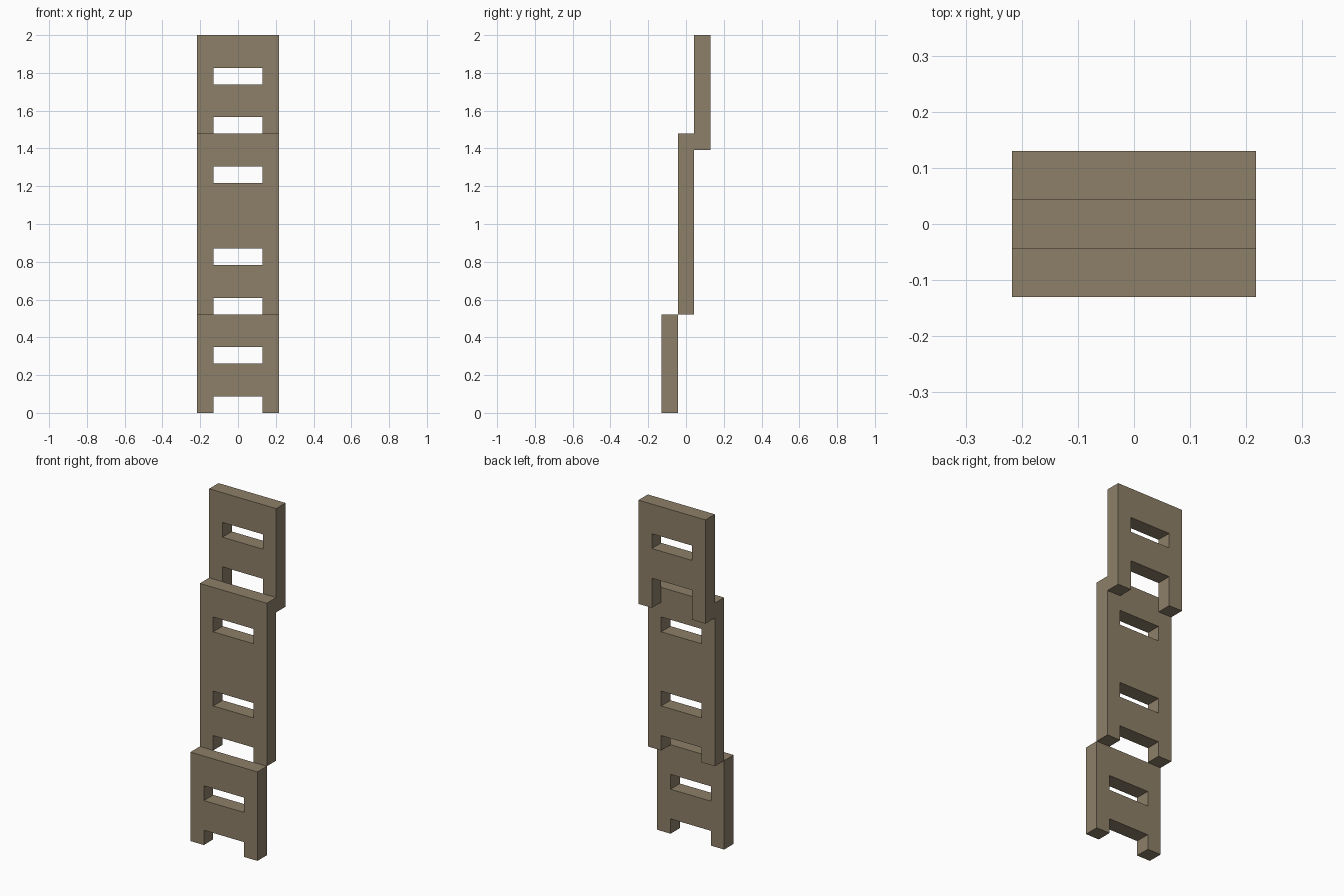
import bpy, bmesh

if "Cube" in bpy.data.objects:
    bpy.data.objects.remove(bpy.data.objects["Cube"])

U = 2 / 23  # the whole model sits on a grid of 23 units in height

wood = bpy.data.materials.new("brown_wood")
wood.diffuse_color = (0.27, 0.215, 0.14, 1)
wood.use_nodes = True
wood.node_tree.nodes["Principled BSDF"].inputs["Base Color"].default_value = wood.diffuse_color


def slotted_panel(name, front, levels, openings):
    """Upright board, one unit thick; openings are the row indices cut out of the middle."""
    bm = bmesh.new()
    xs = (-2.5, -1.5, 1.5, 2.5)
    grid = [[bm.verts.new((x * U, front * U, z * U)) for x in xs] for z in levels]
    for r in range(len(levels) - 1):
        for c in range(3):
            if c == 1 and r in openings:
                continue
            bm.faces.new((grid[r][c], grid[r][c + 1], grid[r + 1][c + 1], grid[r + 1][c]))
    mesh = bpy.data.meshes.new(name)
    bm.to_mesh(mesh)
    bm.free()
    mesh.materials.append(wood)
    obj = bpy.data.objects.new(name, mesh)
    bpy.context.collection.objects.link(obj)
    # Thicken towards the back
    mod = obj.modifiers.new("thickness", 'SOLIDIFY')
    mod.thickness = U
    mod.offset = -1
    return obj


# Three boards stepping back as they rise, each with two feet at the bottom
slotted_panel("lower_panel", -1.5, (0, 1, 3, 4, 6), (0, 2))
slotted_panel("middle_panel", -0.5, (6, 7, 9, 10, 14, 15, 17), (0, 2, 4))
slotted_panel("upper_panel", 0.5, (16, 18, 20, 21, 23), (0, 2))
